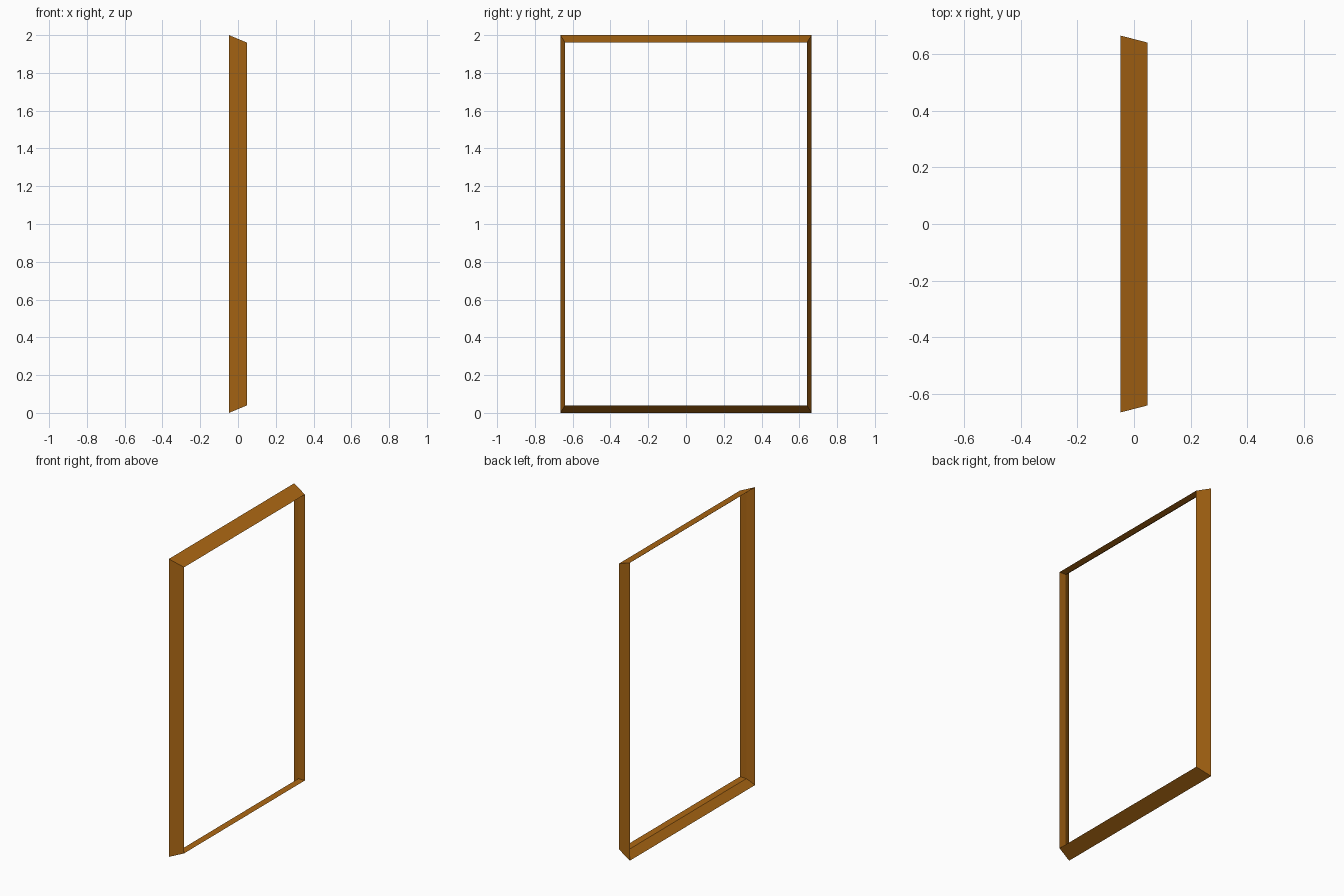
import bpy

if "Cube" in bpy.data.objects:
    bpy.data.objects.remove(bpy.data.objects["Cube"])

# Moulding section: (x, inset across y, inset across z)
section = [(-0.048, 0.0, 0.0), (0.048, 0.025, 0.04), (0.0, 0.025, 0.04)]
HALF_W, HEIGHT = 0.665, 2.0


# Rectangular ring traced by one section point (mitred corners)
def ring(x, dy, dz):
    w, lo, hi = HALF_W - dy, dz, HEIGHT - dz
    return [(x, -w, lo), (x, w, lo), (x, w, hi), (x, -w, hi)]


verts = [v for p in section for v in ring(*p)]
faces = []
for s in range(3):
    t = (s + 1) % 3
    for i in range(4):
        j = (i + 1) % 4
        faces.append((s * 4 + i, t * 4 + i, t * 4 + j, s * 4 + j))

# Frame with bevelled triangular moulding, flat shaded
mesh = bpy.data.meshes.new("frame")
mesh.from_pydata(verts, [], faces)
mesh.update()
frame = bpy.data.objects.new("frame", mesh)
bpy.context.collection.objects.link(frame)

# Wood colour
wood = bpy.data.materials.new("wood")
wood.diffuse_color = (0.42, 0.14, 0.007, 1)
wood.use_nodes = True
wood.node_tree.nodes["Principled BSDF"].inputs["Base Color"].default_value = wood.diffuse_color
mesh.materials.append(wood)
